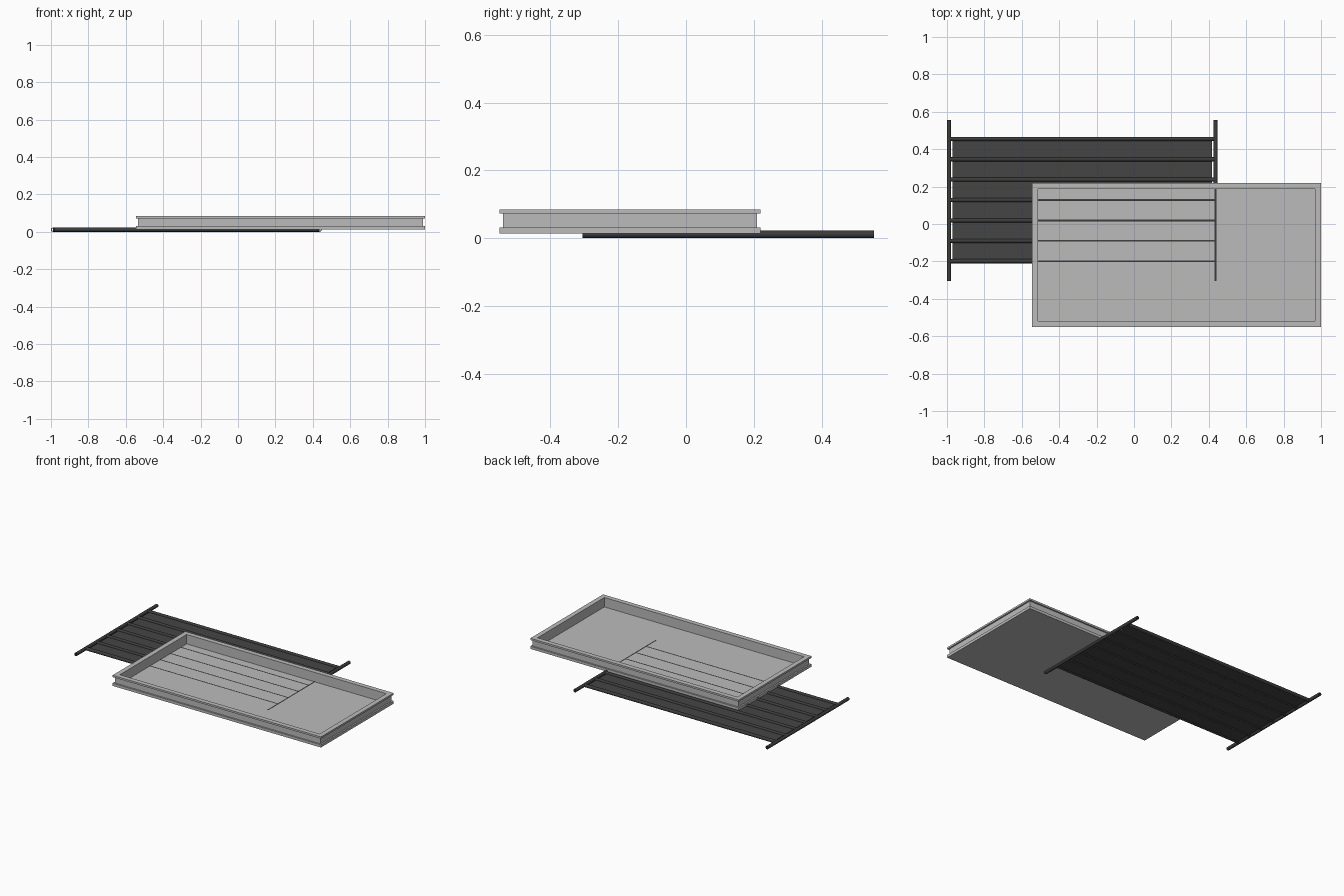
import bpy, bmesh, math
from mathutils import Matrix, Vector

cube = bpy.data.objects.get("Cube")
if cube:
    bpy.data.objects.remove(cube)


def material(name, value):
    m = bpy.data.materials.new(name)
    m.use_nodes = True
    col = (value, value, value, 1)
    m.diffuse_color = col
    m.node_tree.nodes["Principled BSDF"].inputs["Base Color"].default_value = col
    return m


TRAY = material("light grey", 0.5)
BAR = material("charcoal", 0.045)
SLAT = material("dark grey", 0.06)


def finish(bm, name, mat, smooth=False):
    bmesh.ops.recalc_face_normals(bm, faces=bm.faces)
    me = bpy.data.meshes.new(name)
    bm.to_mesh(me)
    bm.free()
    me.materials.append(mat)
    ob = bpy.data.objects.new(name, me)
    bpy.context.collection.objects.link(ob)
    if smooth:
        bpy.ops.object.select_all(action='DESELECT')
        ob.select_set(True)
        bpy.context.view_layer.objects.active = ob
        bpy.ops.object.shade_smooth_by_angle(angle=math.radians(40))
    return ob


def bridge(bm, a, b):
    n = len(a)
    for i in range(n):
        bm.faces.new((a[i], a[(i + 1) % n], b[(i + 1) % n], b[i]))


def tube(name, start, end, r=0.011, bore=0.007, sides=16):
    """Hollow round tube between two points."""
    start, end = Vector(start), Vector(end)
    rot = (end - start).to_track_quat('Z', 'Y')
    bm = bmesh.new()
    rings = []
    for p, rad in ((start, r), (end, r), (end, bore), (start, bore)):
        ring = []
        for i in range(sides):
            a = math.tau * i / sides
            ring.append(bm.verts.new(p + rot @ Vector((rad * math.cos(a), rad * math.sin(a), 0))))
        rings.append(ring)
    for i in range(4):
        bridge(bm, rings[i], rings[(i + 1) % 4])
    return finish(bm, name, BAR, True)


def box(name, lo, hi, mat):
    bm = bmesh.new()
    lo, hi = Vector(lo), Vector(hi)
    bmesh.ops.create_cube(bm, size=1, matrix=Matrix.Translation((lo + hi) / 2)
                          @ Matrix.Diagonal((*(hi - lo), 1)))
    return finish(bm, name, mat)


# Tray: a flanged wall profile (inset, height) carried round a rectangle
X0, X1, Y0, Y1 = -0.545, 1.0, -0.55, 0.22
profile = [(0, 0.013), (0, 0.031), (0.01, 0.031), (0.01, 0.072),
           (0, 0.072), (0, 0.084), (0.032, 0.084), (0.032, 0.0208)]
bm = bmesh.new()
loops = []
for d, z in profile:
    corners = ((X0 + d, Y0 + d), (X1 - d, Y0 + d), (X1 - d, Y1 - d), (X0 + d, Y1 - d))
    loops.append([bm.verts.new((x, y, z)) for x, y in corners])
for a, b in zip(loops, loops[1:]):
    bridge(bm, a, b)
bm.faces.new(loops[0])
bm.faces.new(loops[-1])
finish(bm, "tray", TRAY)

# Rack: two end bars, seven cross rails, six slats between the rails
LEFT, RIGHT, Z = -0.989, 0.436, 0.011
for side, x in (("right", LEFT), ("left", RIGHT)):
    tube(side + "_end_bar", (x, -0.305, Z), (x, 0.555, Z))

rails = [-0.199 + 0.109 * i for i in range(7)]
for i, y in enumerate(rails):
    tube(f"cross_rail_{i + 1}", (LEFT, y, Z), (RIGHT, y, Z))
for i, (a, b) in enumerate(zip(rails, rails[1:])):
    box(f"slat_{i + 1}", (LEFT + 0.018, a + 0.006, 0.005),
        (RIGHT - 0.018, b - 0.006, 0.012), SLAT)
